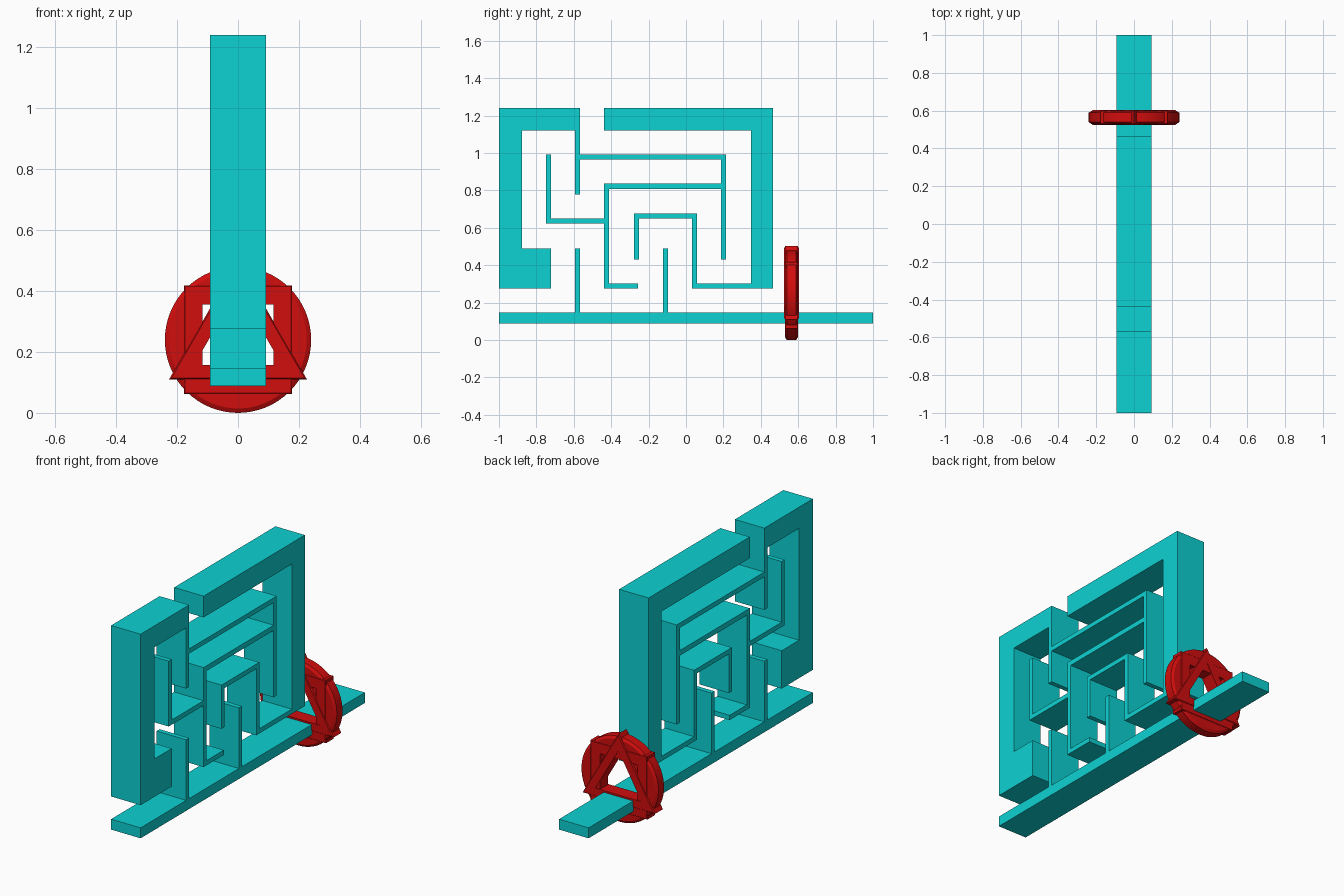
import bpy, bmesh, math

if "Cube" in bpy.data.objects:
    bpy.data.objects.remove(bpy.data.objects["Cube"])


def material(name, rgb):
    m = bpy.data.materials.new(name)
    m.diffuse_color = (*rgb, 1)
    m.use_nodes = True
    m.node_tree.nodes["Principled BSDF"].inputs["Base Color"].default_value = m.diffuse_color
    return m


teal = material("teal", (0.004, 0.64, 0.65))
red = material("red", (0.64, 0.004, 0.004))


def finish(name, bm, mat):
    bmesh.ops.recalc_face_normals(bm, faces=bm.faces)
    me = bpy.data.meshes.new(name)
    bm.to_mesh(me)
    bm.free()
    me.materials.append(mat)
    ob = bpy.data.objects.new(name, me)
    bpy.context.collection.objects.link(ob)
    return ob


def wall(name, steps, half=0.092):
    """Right-angled outline (alternating y, z stops) extruded along x."""
    ys, zs = steps[0::2], steps[1::2]
    pts = []
    for i, z in enumerate(zs):
        pts += [(ys[i], z), (ys[(i + 1) % len(ys)], z)]
    bm = bmesh.new()
    face = bm.faces.new([bm.verts.new((-half, y, z)) for y, z in pts])
    ext = bmesh.ops.extrude_face_region(bm, geom=[face])
    verts = [g for g in ext["geom"] if isinstance(g, bmesh.types.BMVert)]
    bmesh.ops.translate(bm, vec=(2 * half, 0, 0), verts=verts)
    return finish(name, bm, mat=teal)


def hoop(name, sides, turn, r_in, r_out, half, chamfer, centre=(0, 0.564, 0.24)):
    """Closed frame with the given number of sides, facing along y."""
    c = chamfer
    prof = [(r_in, -half), (r_out - 1.6 * c, -half), (r_out, -half + c),
            (r_out, half - c), (r_out - 1.6 * c, half), (r_in, half)]
    bm = bmesh.new()
    rows = []
    for i in range(sides):
        a = turn + 2 * math.pi * i / sides
        rows.append([bm.verts.new((centre[0] + r * math.cos(a), centre[1] + y,
                                   centre[2] + r * math.sin(a))) for r, y in prof])
    n = len(prof)
    for i in range(sides):
        p, q = rows[i], rows[(i + 1) % sides]
        for j in range(n):
            k = (j + 1) % n
            bm.faces.new((p[j], p[k], q[k], q[j]))
    return finish(name, bm, red)


# Left outer wall with the connected inner passages
wall("left_maze_wall", [
    -1, 1.24, -.567, .992, .214, .43, .187, .808, -.411, .302, -.257, .275,
    -.438, .623, -.749, .992, -.722, .65, -.438, .837, .187, .965,
    -.567, .778, -.594, 1.12, -.877, .489, -.722, .275])

# Right outer wall with the inner hook
wall("right_maze_wall", [
    -.438, 1.24, .465, .275, .032, .65, -.251, .43,
    -.278, .677, .059, .302, .348, 1.12])

# Base bar with two posts
wall("base_bar", [
    -1, .147, -.594, .489, -.567, .147, -.123, .489, -.096, .147, 1, .088])

# Wheel: ring, square and triangle frames laid over each other
ring = hoop("wheel_ring", 64, 0, 0.166, 0.24, 0.034, 0.009)
hoop("wheel_square", 4, math.pi / 4, 0.164, 0.251, 0.036, 0.003)
hoop("wheel_triangle", 3, math.pi / 2, 0.167, 0.262, 0.039, 0.006)

# Smooth only the round ring
bpy.context.view_layer.objects.active = ring
ring.select_set(True)
bpy.ops.object.shade_smooth_by_angle(angle=math.radians(20))
